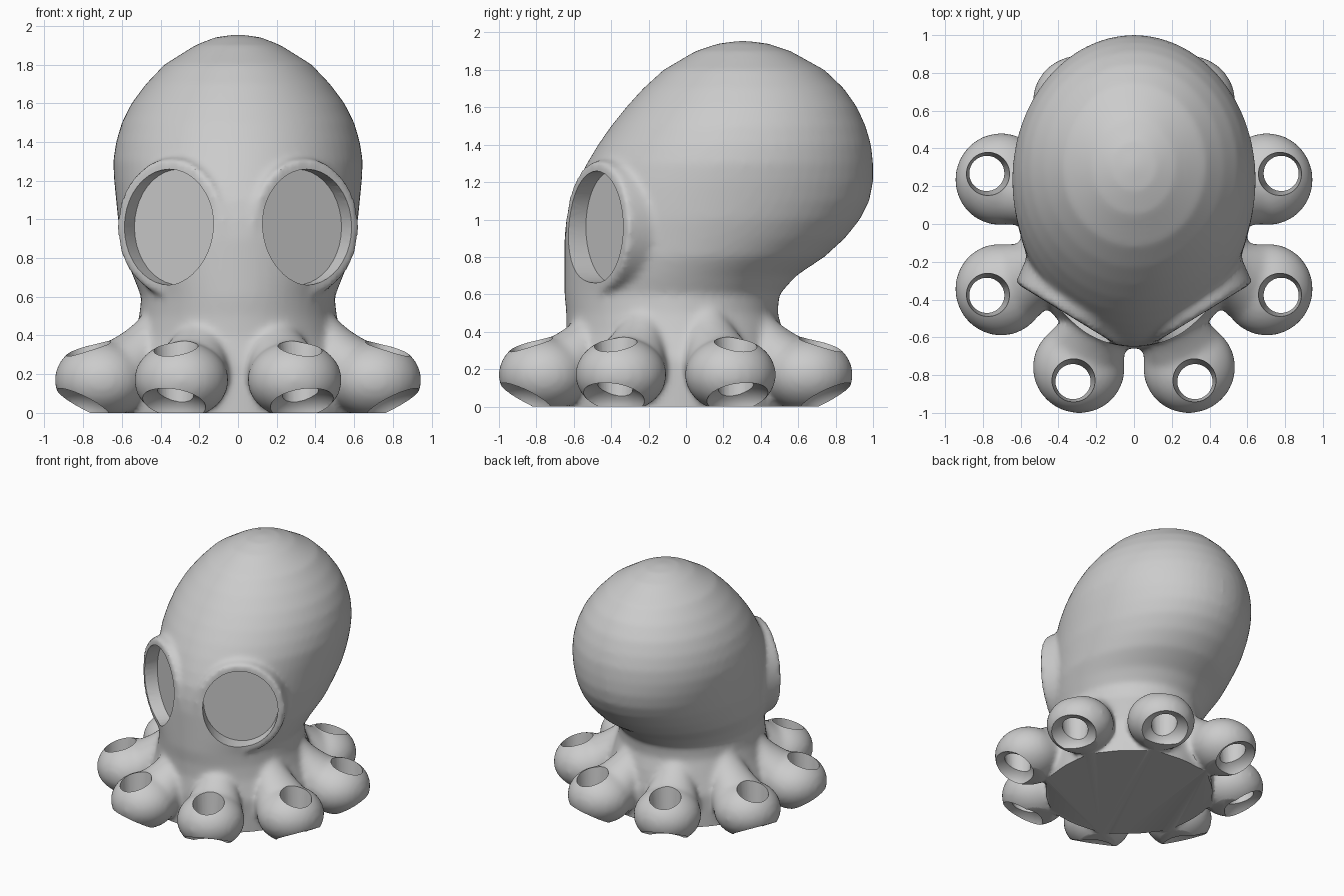
import bpy, bmesh, math
from mathutils import Matrix, Vector

cube = bpy.data.objects.get("Cube")
if cube:
    bpy.data.objects.remove(cube, do_unlink=True)

ARM_COUNT = 8
HUB = Vector((0, -0.055, 0))


def finish(bm, name):
    bmesh.ops.recalc_face_normals(bm, faces=bm.faces)
    mesh = bpy.data.meshes.new(name)
    bm.to_mesh(mesh)
    bm.free()
    obj = bpy.data.objects.new(name, mesh)
    bpy.context.scene.collection.objects.link(obj)
    return obj


def arm_frames():
    """One frame per arm: local x points outward along the arm."""
    for i in range(ARM_COUNT):
        angle = 2 * math.pi * (i + 0.5) / ARM_COUNT - math.pi / 2
        yield Matrix.Translation(HUB) @ Matrix.Rotation(angle, 4, 'Z')


def eye_frames():
    """One frame per eye: local z points out of the socket, local y is up."""
    for side in (-1, 1):
        normal = Vector((0.52 * side, -0.85, 0))
        turn = normal.to_track_quat('Z', 'Y').to_matrix().to_4x4()
        yield Matrix.Translation((0.35 * side, -0.47, 0.96)) @ turn @ Matrix.Diagonal((1, 1.1, 1, 1))


def ellipsoid(bm, frame, center, radii):
    m = frame @ Matrix.Translation(center) @ Matrix.Diagonal((*radii, 1))
    bmesh.ops.create_uvsphere(bm, u_segments=32, v_segments=20, radius=1, matrix=m)


def frustum(bm, frame, low, high, r_low, r_high, x=0):
    m = frame @ Matrix.Translation((x, 0, (low + high) / 2))
    bmesh.ops.create_cone(bm, cap_ends=True, segments=40, radius1=r_low,
                          radius2=r_high, depth=high - low, matrix=m)


def loft(bm, sections, sides=64):
    """Stack of horizontal ellipses: height, front y, back y, half width."""
    rings = []
    for z, front, back, half in sections:
        mid, reach = (front + back) / 2, (back - front) / 2
        ring = []
        for k in range(sides):
            a = 2 * math.pi * k / sides
            ring.append(bm.verts.new((half * math.cos(a), mid + reach * math.sin(a), z)))
        rings.append(ring)
    for lower, upper in zip(rings, rings[1:]):
        for k in range(sides):
            n = (k + 1) % sides
            bm.faces.new((lower[k], lower[n], upper[n], upper[k]))
    bm.faces.new(rings[0][::-1])
    bm.faces.new(rings[-1])


# Head, neck and hub in one loft
bm = bmesh.new()
loft(bm, [
    (-0.1, -0.66, 0.55, 0.6), (0.25, -0.66, 0.55, 0.6), (0.4, -0.64, 0.52, 0.54),
    (0.5, -0.64, 0.49, 0.51), (0.6, -0.65, 0.5, 0.5), (0.7, -0.65, 0.59, 0.54),
    (0.8, -0.65, 0.74, 0.58), (0.9, -0.65, 0.85, 0.6), (1.0, -0.64, 0.93, 0.62),
    (1.1, -0.62, 0.98, 0.63), (1.2, -0.58, 1.0, 0.64), (1.3, -0.53, 1.0, 0.645),
    (1.4, -0.47, 0.99, 0.63), (1.5, -0.4, 0.96, 0.6), (1.6, -0.32, 0.915, 0.55),
    (1.7, -0.23, 0.845, 0.475), (1.8, -0.12, 0.74, 0.38), (1.9, 0.05, 0.56, 0.22),
    (1.94, 0.17, 0.44, 0.12), (1.955, 0.28, 0.33, 0.02),
])

# Raised eye sockets
for frame in eye_frames():
    frustum(bm, frame, -0.36, 0.01, 0.37, 0.32)

# Arms: a tapering ridge down from the neck into a rounded tip
STEPS = 10
for frame in arm_frames():
    for s in range(STEPS):
        t = s / (STEPS - 1)
        r = 0.08 + 0.1 * t
        ellipsoid(bm, frame, (0.42 + 0.26 * t, 0, 0.56 - 0.37 * t ** 0.6), (r, r * 1.2, r))
    ellipsoid(bm, frame, (0.765, 0, 0.17), (0.24, 0.245, 0.2))
body = finish(bm, "octopus_body")

# Cutters: flat underside and eye recesses, sucker holes, tip arches
bm = bmesh.new()
bmesh.ops.create_cube(bm, size=1, matrix=Matrix.Translation((0, 0, -0.5)) @ Matrix.Diagonal((4, 4, 1, 1)))
for frame in eye_frames():
    frustum(bm, frame, -0.09, 0.4, 0.272, 0.272)
cutters = [finish(bm, "floor_and_eye_cutter")]

bm = bmesh.new()
for frame in arm_frames():
    frustum(bm, frame, -0.1, 0.45, 0.075, 0.125, x=0.84)
cutters.append(finish(bm, "arm_hole_cutter"))

bm = bmesh.new()
for frame in arm_frames():
    ellipsoid(bm, frame, (0.93, 0, -0.005), (0.2, 0.2, 0.14))
cutters.append(finish(bm, "arm_arch_cutter"))

# Fuse the masses, soften the joins, then carve
remesh = body.modifiers.new("fuse", 'REMESH')
remesh.mode = 'VOXEL'
remesh.voxel_size = 0.02
soften = body.modifiers.new("soften", 'SMOOTH')
soften.factor = 0.5
soften.iterations = 8
for cutter in cutters:
    cutter.hide_render = True
    carve = body.modifiers.new("carve", 'BOOLEAN')
    carve.operation = 'DIFFERENCE'
    carve.solver = 'EXACT'
    carve.object = cutter

bpy.context.view_layer.update()
graph = bpy.context.evaluated_depsgraph_get()
result = bpy.data.meshes.new_from_object(body.evaluated_get(graph))
body.modifiers.clear()
body.data = result
for cutter in cutters:
    bpy.data.objects.remove(cutter, do_unlink=True)

# Single grey material
grey = bpy.data.materials.new("plain_grey")
grey.use_nodes = True
colour = (0.6, 0.6, 0.6, 1)
grey.diffuse_color = colour
grey.node_tree.nodes["Principled BSDF"].inputs["Base Color"].default_value = colour
body.data.materials.clear()
body.data.materials.append(grey)

bpy.ops.object.select_all(action='DESELECT')
body.select_set(True)
bpy.context.view_layer.objects.active = body
bpy.ops.object.shade_smooth_by_angle(angle=math.radians(35))
